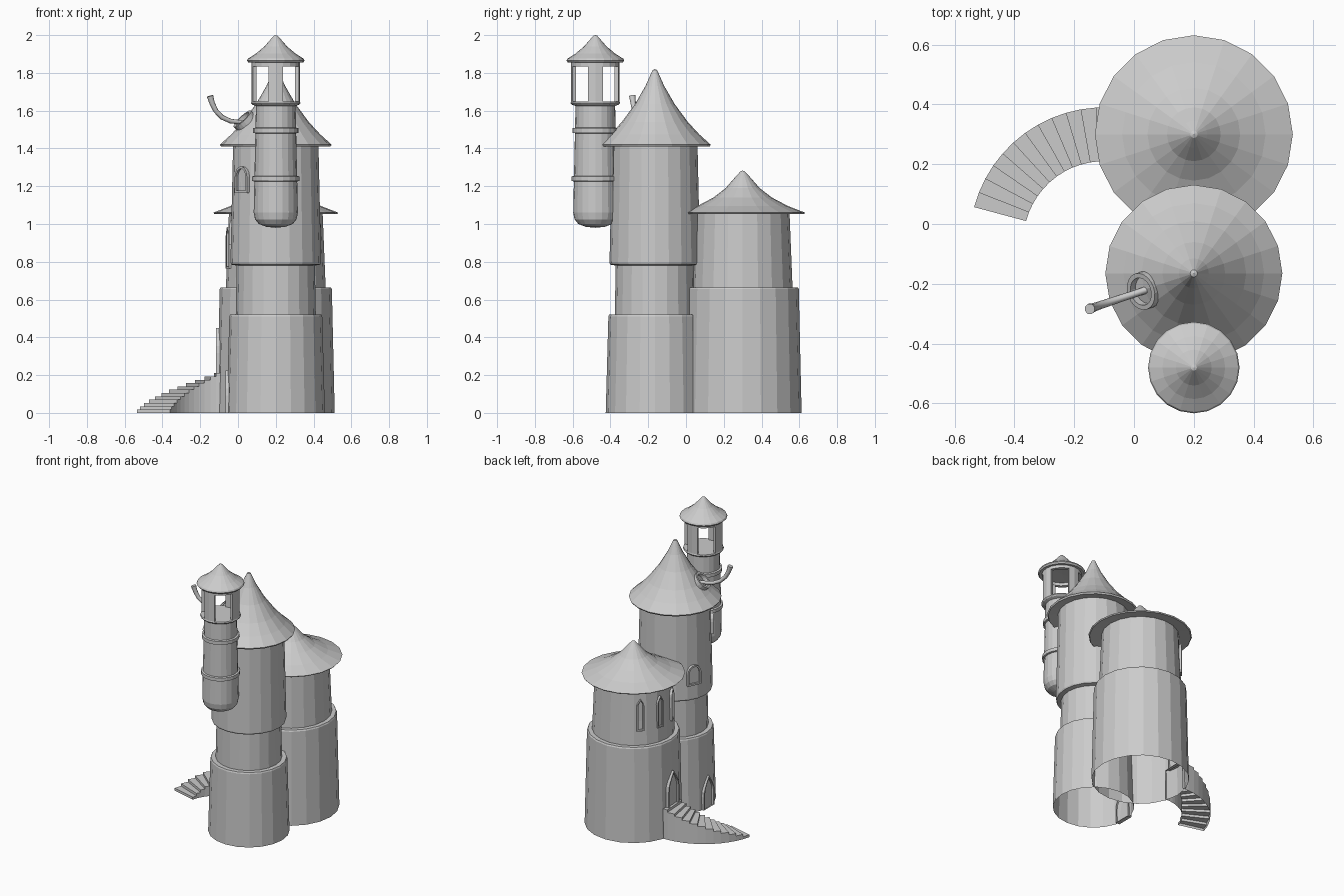
import bpy, bmesh
from math import sin, cos, pi, radians, sqrt
from mathutils import Vector, Matrix

if "Cube" in bpy.data.objects:
    bpy.data.objects.remove(bpy.data.objects["Cube"])

SIDES = 20


def finish(name, verts, faces, matrix=None):
    mesh = bpy.data.meshes.new(name)
    mesh.from_pydata(verts, [], faces)
    mesh.validate()
    ob = bpy.data.objects.new(name, mesh)
    if matrix:
        ob.matrix_world = matrix
    bpy.context.collection.objects.link(ob)
    return ob


def lathe(name, profile, center, n=SIDES, matrix=None, closed=False):
    """Revolve (radius, z) points, listed bottom to top, about a vertical axis."""
    verts, rings, faces = [], [], []
    for r, z in profile:
        start = len(verts)
        if r < 1e-5:
            verts.append((center[0], center[1], z))
            rings.append([start] * n)
        else:
            verts += [(center[0] + r * cos(2 * pi * k / n),
                       center[1] + r * sin(2 * pi * k / n), z) for k in range(n)]
            rings.append(list(range(start, start + n)))
    pairs = list(zip(rings, rings[1:])) + ([(rings[-1], rings[0])] if closed else [])
    for a, b in pairs:
        for k in range(n):
            j = (k + 1) % n
            faces.append(list(dict.fromkeys((a[k], a[j], b[j], b[k]))))
    return finish(name, verts, faces, matrix)


def arch(w, h, pointed):
    """Outline of an arched opening, from bottom right over the top to bottom left."""
    rise = w * (1.1 if pointed else 0.55)
    pts = [(w / 2, 0)]
    for i in range(9):
        a = pi * i / 8
        s = sin(a)
        x = w / 2 * cos(a)
        z = rise * (sqrt(s) * 0.35 + (1 - abs(cos(a))) * 0.65) if pointed else rise * s
        pts.append((x, h - rise + z))
    return pts + [(-w / 2, 0)]


def opening(name, center, radius, azimuth, z, w, h, pointed=False, sill=True, rim=0.012):
    """Raised arched frame with a set-back panel, facing outward from a tower."""
    outer = arch(w, h, pointed)
    base = rim if sill else 0
    inner = [(x, v + base) for x, v in arch(w - 2 * rim, h - rim - base, pointed)]
    n = len(outer)
    verts = []
    for loop, depth in ((outer, -0.015), (outer, 0.014), (inner, 0.014), (inner, 0.001)):
        verts += [(depth, x, v) for x, v in loop]
    faces = []
    for layer in range(3):
        for k in range(n if (sill or layer != 1) else n - 1):
            j = (k + 1) % n
            a, b = layer * n, (layer + 1) * n
            faces.append((a + k, a + j, b + j, b + k))
    faces.append(list(range(3 * n, 4 * n)))
    az = radians(azimuth)
    m = (Matrix.Translation((center[0] + radius * cos(az), center[1] + radius * sin(az), z))
         @ Matrix.Rotation(az, 4, 'Z'))
    return finish(name, verts, faces, m)


A, B, C = (0.20, -0.165), (0.20, 0.30), (0.20, -0.48)

# Tall middle tower
lathe("tall_tower_wall", [(0.26, 0), (0.246, 0.51), (0.242, 0.52), (0.212, 0.52), (0.207, 0.78),
                          (0.236, 0.785), (0.240, 0.795), (0.226, 1.42)], A)
lathe("tall_tower_roof", [(0.22, 1.42), (0.29, 1.41), (0.296, 1.42), (0.235, 1.475), (0.175, 1.54),
                          (0.105, 1.635), (0.05, 1.73), (0.012, 1.815), (0, 1.82)], A)

# Wide rear tower
lathe("wide_tower_wall", [(0.312, 0), (0.297, 0.655), (0.292, 0.665), (0.264, 0.665),
                          (0.248, 1.06)], B)
lathe("wide_tower_roof", [(0.24, 1.062), (0.325, 1.053), (0.331, 1.06), (0.24, 1.095), (0.155, 1.14),
                          (0.09, 1.19), (0.045, 1.242), (0.012, 1.278), (0, 1.283)], B)

# Hanging turret with round bottom, bands and balcony floor
lathe("turret_body", [(0, 0.98), (0.05, 0.985), (0.09, 1.0), (0.11, 1.025), (0.117, 1.06),
                      (0.105, 1.625), (0.125, 1.632), (0.131, 1.64), (0.128, 1.648),
                      (0.108, 1.648), (0, 1.648)], C)
for i, (z, r) in enumerate([(1.225, 0.114), (1.48, 0.109)]):
    lathe(f"turret_band_{i + 1}", [(r - 0.002, z), (r + 0.011, z + 0.003), (r + 0.011, z + 0.027),
                                   (r - 0.002, z + 0.03)], C)
lathe("turret_lintel", [(0.106, 1.835), (0.128, 1.835), (0.128, 1.86), (0.106, 1.86)], C, closed=True)
lathe("turret_roof", [(0, 1.86), (0.145, 1.855), (0.153, 1.865), (0.148, 1.875), (0.105, 1.902),
                      (0.06, 1.94), (0.025, 1.98), (0.01, 1.997), (0, 2.0)], C)

# Four lantern pillars, each two facets wide
for i in range(4):
    verts, faces = [], []
    for k in (-1, 0, 1):
        a = i * pi / 2 + k * 2 * pi / SIDES
        for r, z in ((0.108, 1.645), (0.128, 1.645), (0.128, 1.838), (0.108, 1.838)):
            verts.append((C[0] + r * cos(a), C[1] + r * sin(a), z))
    for s in (0, 4):
        faces += [(s + q, s + 4 + q, s + 4 + (q + 1) % 4, s + (q + 1) % 4) for q in range(4)]
    faces += [(0, 1, 2, 3), (11, 10, 9, 8)]
    finish(f"lantern_pillar_{i + 1}", verts, faces)

# Doors and windows
opening("wide_tower_door", B, 0.303, 180, 0.20, 0.12, 0.25, pointed=True, sill=False, rim=0.014)
opening("tall_tower_door", A, 0.252, 180, 0.0, 0.12, 0.225, pointed=True, sill=False, rim=0.014)
opening("tall_tower_side_window", A, 0.235, 155, 0.89, 0.10, 0.14)
opening("tall_tower_front_window", A, 0.228, 220, 1.165, 0.10, 0.14)
for i, az in enumerate((135, 166, 197)):
    opening(f"lancet_window_{i + 1}", B, 0.253, az, 0.765, 0.05, 0.22, pointed=True, rim=0.010)

# Curved staircase, open underneath
steps, cx, cy, r_in, r_out, top = 12, -0.10, -0.06, 0.27, 0.45, 0.21
verts, faces = [], []
for i in range(steps):
    a0 = radians(165 - 78 * i / steps)
    a1 = radians(165 - 78 * (i + 1) / steps)
    z, zp = top * (i + 1) / steps, top * i / steps
    s = len(verts)
    for a, h in ((a0, 0), (a0, zp), (a0, z), (a1, z), (a1, 0)):
        for r in (r_in, r_out):
            verts.append((cx + r * cos(a), cy + r * sin(a), h))
    faces += [(s + 2, s + 4, s + 5, s + 3), (s + 4, s + 6, s + 7, s + 5),
              (s, s + 8, s + 6, s + 4), (s + 1, s + 5, s + 7, s + 9)]
finish("staircase", verts, faces)

# Collar and bent chimney pipe on the tall roof
normal = Vector((-0.67, -0.22, 0.71)).normalized()
m = Matrix.Translation((0.035, -0.222, 1.545)) @ normal.to_track_quat('Z', 'Y').to_matrix().to_4x4()
lathe("chimney_collar", [(0.047, -0.03), (0.063, -0.03), (0.063, 0.018), (0.047, 0.018)],
      (0, 0), 20, m, closed=True)

curve = bpy.data.curves.new("chimney_pipe", 'CURVE')
curve.dimensions = '3D'
curve.bevel_depth = 0.013
curve.bevel_resolution = 2
curve.use_fill_caps = True
path = [(0.06, -0.214, 1.54, 0.9), (0.0, -0.234, 1.54, 0.9), (-0.04, -0.247, 1.545, 0.95),
        (-0.085, -0.262, 1.565, 1.0), (-0.118, -0.273, 1.60, 1.05), (-0.137, -0.28, 1.64, 1.15),
        (-0.148, -0.284, 1.678, 1.4)]
sp = curve.splines.new('POLY')
sp.points.add(len(path) - 1)
for p, (x, y, z, r) in zip(sp.points, path):
    p.co = (x, y, z, 1)
    p.radius = r
bpy.context.collection.objects.link(bpy.data.objects.new("chimney_pipe", curve))

# Consistent normals on the closed small parts
for ob in bpy.data.objects:
    if ob.type == 'MESH' and ob.name.startswith(("lantern", "turret_lintel", "chimney")):
        bm = bmesh.new()
        bm.from_mesh(ob.data)
        bmesh.ops.recalc_face_normals(bm, faces=bm.faces)
        bm.to_mesh(ob.data)
        bm.free()
